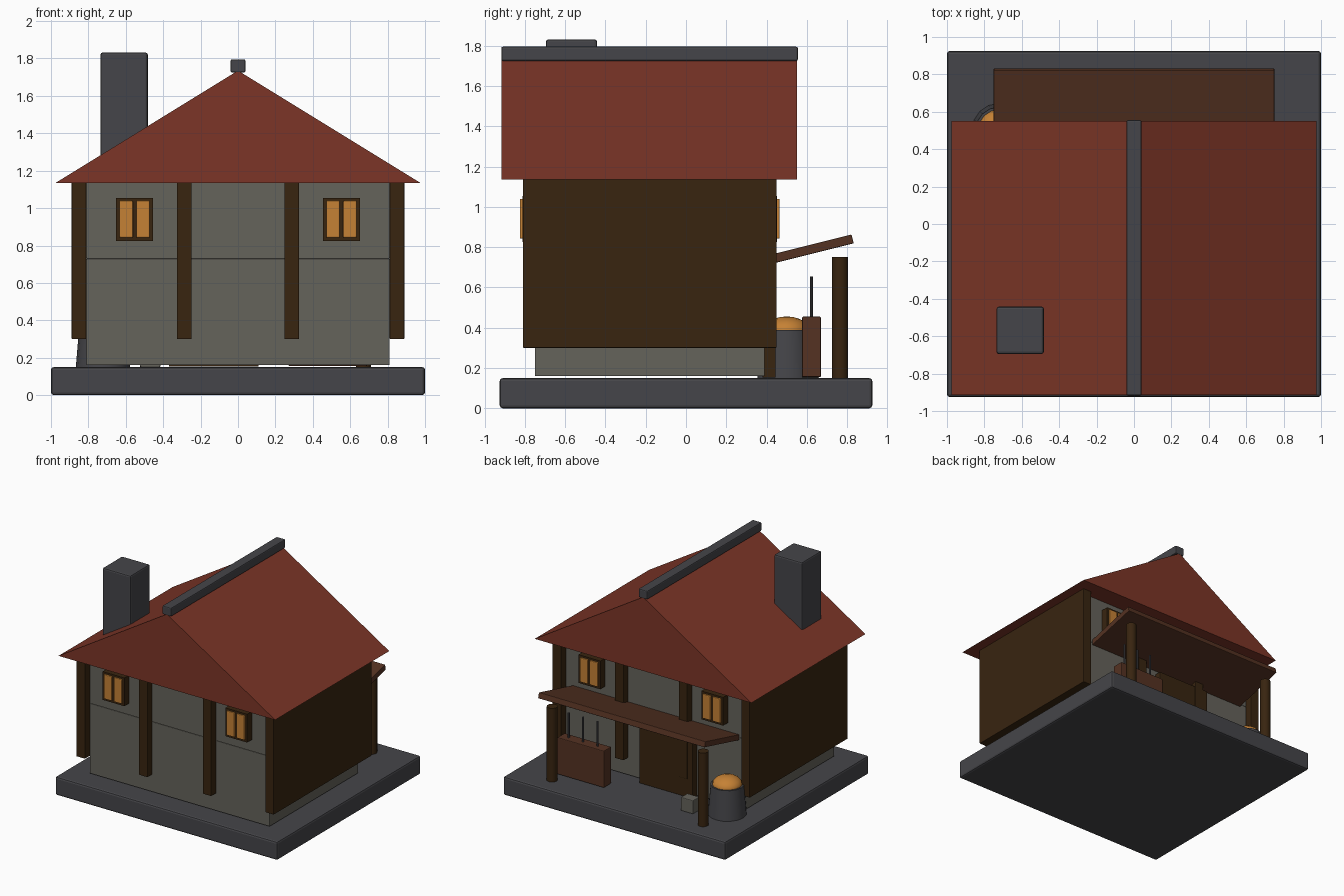
import bpy, math
from mathutils import Vector

if "Cube" in bpy.data.objects:
    bpy.data.objects.remove(bpy.data.objects["Cube"], do_unlink=True)


def material(name, rgb):
    m = bpy.data.materials.new(name)
    m.use_nodes = True
    m.diffuse_color = (*rgb, 1)
    m.node_tree.nodes["Principled BSDF"].inputs["Base Color"].default_value = (*rgb, 1)
    return m


slate = material("dark_slate", (0.06, 0.06, 0.067))
stone = material("grey_plaster", (0.13, 0.125, 0.105))
timber = material("dark_timber", (0.04, 0.018, 0.005))
plank = material("brown_plank", (0.09, 0.032, 0.016))
tile = material("red_tile", (0.2, 0.036, 0.02))
glow = material("amber_glow", (0.56, 0.22, 0.035))


def finish(obj, name, mat, bevel=0):
    obj.name = name
    obj.data.materials.append(mat)
    if bevel:
        mod = obj.modifiers.new("Bevel", "BEVEL")
        mod.width = bevel
        mod.segments = 2
    return obj


def box(name, mat, x, y, z, bevel=0):
    """Box from (min, max) ranges."""
    lo, hi = Vector((x[0], y[0], z[0])), Vector((x[1], y[1], z[1]))
    bpy.ops.mesh.primitive_cube_add(size=1, location=(lo + hi) / 2)
    obj = bpy.context.object
    obj.data.transform(obj.matrix_basis.to_3x3().to_4x4())
    for v in obj.data.vertices:
        v.co = [c * s for c, s in zip(v.co, hi - lo)]
    return finish(obj, name, mat, bevel)


def round_part(name, mat, x, y, z, r1, r2, sides=16):
    bpy.ops.mesh.primitive_cone_add(vertices=sides, radius1=r1, radius2=r2,
                                    depth=z[1] - z[0], location=(x, y, sum(z) / 2))
    obj = finish(bpy.context.object, name, mat)
    bpy.ops.object.shade_smooth_by_angle()
    return obj


def prism_y(name, mat, profile, y):
    """Extrude an xz profile along y."""
    n = len(profile)
    verts = [(px, py, pz) for py in y for px, pz in profile]
    faces = [tuple(range(n)), tuple(range(2 * n - 1, n - 1, -1))]
    faces += [(i, i + n, (i + 1) % n + n, (i + 1) % n) for i in range(n)]
    mesh = bpy.data.meshes.new(name)
    mesh.from_pydata(verts, [], faces)
    obj = bpy.data.objects.new(name, mesh)
    bpy.context.collection.objects.link(obj)
    return finish(obj, name, mat)


# Foundation and the two storeys
box("foundation", slate, (-1, 1), (-0.925, 0.925), (0, 0.15), 0.015)
box("lower_walls", stone, (-0.81, 0.81), (-0.75, 0.39), (0.16, 0.73), 0.004)
box("upper_walls", stone, (-0.81, 0.81), (-0.75, 0.39), (0.73, 1.14), 0.004)

# Timber frames running the full depth of the house
for i, x in enumerate((-0.85, -0.287, 0.287, 0.85)):
    box(f"timber_frame_{i + 1}", timber, (x - 0.039, x + 0.039), (-0.81, 0.45),
        (0.3, 1.14), 0.004)

# Roof, ridge and chimney
prism_y("roof", tile, [(-0.975, 1.135), (0.975, 1.135), (0, 1.735)], (-0.915, 0.552))
box("ridge_beam", slate, (-0.04, 0.04), (-0.917, 0.555), (1.725, 1.795), 0.008)
box("chimney", slate, (-0.735, -0.482), (-0.695, -0.442), (1.14, 1.832), 0.012)

# Windows, two on each gable wall
for side, wall, out in (("front", -0.75, -1), ("back", 0.39, 1)):
    for hand, cx in (("right", -0.553), ("left", 0.553)):
        frame = sorted((wall - out * 0.01, wall + out * 0.062))
        box(f"{side}_{hand}_window_frame", timber, (cx - 0.098, cx + 0.098),
            frame, (0.825, 1.055))
        pane = sorted((wall, wall + out * 0.075))
        for s in (-1, 1):
            px = cx + s * 0.045
            box(f"{side}_{hand}_window_pane", glow, (px - 0.036, px + 0.036),
                pane, (0.842, 1.04), 0.006)

# Back door
box("door", timber, (-0.37, 0.11), (0.38, 0.445), (0.152, 0.68), 0.004)

# Canopy tilted up away from the wall, on two round posts
canopy = box("canopy", plank, (-0.75, 0.75), (0.376, 0.834), (0.763, 0.808), 0.004)
canopy.rotation_euler.x = math.radians(14)
for hand, x in (("right", -0.69), ("left", 0.67)):
    round_part(f"canopy_{hand}_post", timber, x, 0.765, (0.15, 0.75), 0.04, 0.04)

# Tool rack with upright rods
box("tool_rack", plank, (0.27, 0.69), (0.576, 0.67), (0.155, 0.455), 0.006)
for i in range(3):
    round_part(f"tool_rod_{i + 1}", slate, 0.36 + 0.13 * i, 0.623, (0.4, 0.655),
               0.008, 0.008, 8)

# Fire pot with glowing coals, and a small stone block beside it
round_part("fire_pot", slate, -0.722, 0.5, (0.15, 0.39), 0.145, 0.125)
bpy.ops.mesh.primitive_uv_sphere_add(segments=16, ring_count=10, radius=0.113,
                                     location=(-0.722, 0.5, 0.385))
coals = finish(bpy.context.object, "coals", glow)
coals.scale.z = 0.63
bpy.ops.object.shade_smooth_by_angle()
box("stone_block", stone, (-0.525, -0.415), (0.576, 0.66), (0.15, 0.26), 0.006)
